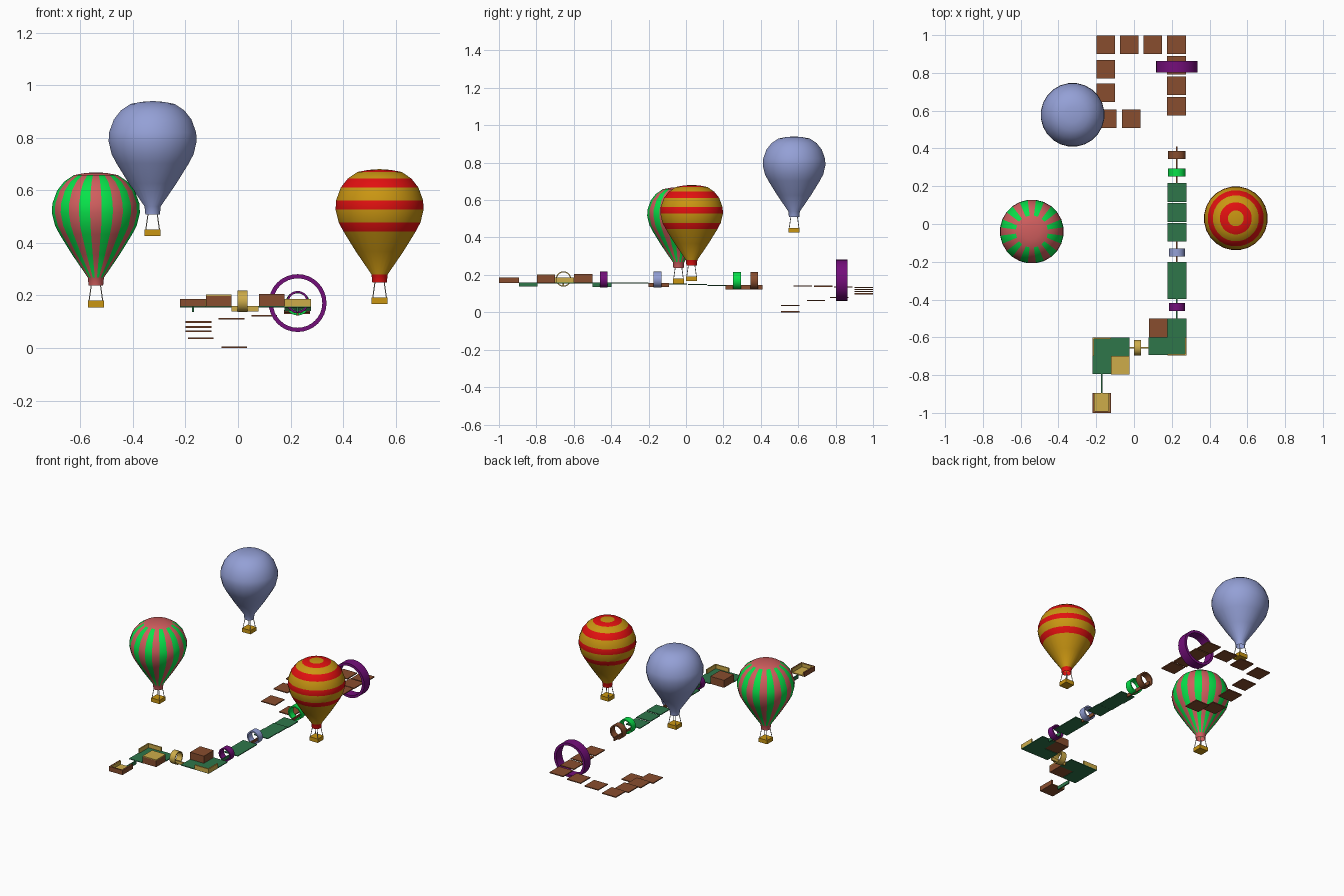
import bpy, bmesh, math
from mathutils import Vector

if "Cube" in bpy.data.objects:
    bpy.data.objects.remove(bpy.data.objects["Cube"])


def lin(c):
    c /= 255
    return c / 12.92 if c <= 0.04045 else ((c + 0.055) / 1.055) ** 2.4


def mat(name, r, g, b):
    m = bpy.data.materials.new(name)
    m.diffuse_color = (lin(r), lin(g), lin(b), 1)
    m.use_nodes = True
    m.node_tree.nodes["Principled BSDF"].inputs["Base Color"].default_value = m.diffuse_color
    return m


BROWN = mat("brown", 136, 77, 46)
GREEN = mat("dark green", 46, 118, 74)
GOLD = mat("gold", 206, 172, 74)
PURPLE = mat("purple", 116, 14, 122)
LIME = mat("bright green", 8, 226, 74)
PINK = mat("pink", 208, 94, 94)
BLUE = mat("slate blue", 148, 160, 214)
RED = mat("red", 226, 16, 16)
YELLOW = mat("yellow", 202, 150, 18)
GREY = mat("rope grey", 190, 185, 175)


def finish(bm, name, *mats):
    me = bpy.data.meshes.new(name)
    bmesh.ops.recalc_face_normals(bm, faces=bm.faces[:])
    bm.to_mesh(me)
    bm.free()
    for m in mats:
        me.materials.append(m)
    ob = bpy.data.objects.new(name, me)
    bpy.context.collection.objects.link(ob)
    return ob


def smooth(ob, deg):
    bpy.ops.object.select_all(action='DESELECT')
    bpy.context.view_layer.objects.active = ob
    ob.select_set(True)
    bpy.ops.object.shade_smooth_by_angle(angle=math.radians(deg))


def box(name, m, x0, x1, y0, y1, z0, z1):
    bm = bmesh.new()
    bmesh.ops.create_cube(bm, size=1)
    for v in bm.verts:
        v.co = Vector(((x0 + x1) / 2 + v.co.x * (x1 - x0),
                       (y0 + y1) / 2 + v.co.y * (y1 - y0),
                       (z0 + z1) / 2 + v.co.z * (z1 - z0)))
    return finish(bm, name, m)


def lathe(name, profile, n, mats, rule=None, start=0.0, closed=False):
    """Revolve (radius, height) points about z; rule(ring, side) picks the colour."""
    bm = bmesh.new()
    rings = []
    for r, h in profile:
        if r == 0:
            rings.append([bm.verts.new((0, 0, h))] * n)
        else:
            a = [start + 2 * math.pi * i / n for i in range(n)]
            rings.append([bm.verts.new((r * math.cos(t), r * math.sin(t), h)) for t in a])
    count = len(rings) if closed else len(rings) - 1
    for k in range(count):
        lo, hi = rings[k], rings[(k + 1) % len(rings)]
        for i in range(n):
            j = (i + 1) % n
            vs = list(dict.fromkeys((lo[i], lo[j], hi[j], hi[i])))
            f = bm.faces.new(vs)
            if rule:
                f.material_index = rule(k, i)
    return finish(bm, name, *mats)


def hoop(name, m, x, y, z, r, wall, depth, axis='y'):
    d = depth / 2
    ob = lathe(name, [(r, -d), (r, d), (r - wall, d), (r - wall, -d)], 32, [m], closed=True)
    ob.rotation_euler = (math.pi / 2, 0, 0) if axis == 'y' else (0, math.pi / 2, 0)
    ob.location = (x, y, z)
    smooth(ob, 35)


# Balloons: envelope, ropes and basket
ENVELOPE = [(.028, .083), (.031, .113), (.091, .20), (.139, .277), (.157, .311),
            (.169, .36), (.167, .395), (.149, .444), (.122, .478),
            (.085, .503), (.042, .511), (0, .514)]


def balloon(name, x, y, z, mats, rule):
    env = lathe(name + "_envelope", ENVELOPE, 24, mats, rule,
                start=-math.pi / 2 - math.pi / 24)
    env.location = (x, y, z)
    smooth(env, 40)
    box(name + "_basket", YELLOW, x - .03, x + .03, y - .03, y + .03, z, z + .025)
    bm = bmesh.new()
    for sx in (-1, 1):
        for sy in (-1, 1):
            a = Vector((sx * .026, sy * .026, .024))
            b = Vector((sx * .017, sy * .017, .088))
            rot = (b - a).to_track_quat('Z', 'Y').to_matrix().to_4x4()
            rot.translation = (a + b) / 2
            bmesh.ops.create_cone(bm, segments=6, radius1=.002, radius2=.002,
                                  depth=(b - a).length, matrix=rot)
    finish(bm, name + "_ropes", GREY).location = (x, y, z)


balloon("plain_balloon", -.325, .578, .426, [BLUE], None)
balloon("striped_balloon", -.541, -.04, .155, [PINK, LIME],
        lambda k, i: 0 if k in (0, 9, 10) else i % 2)
balloon("banded_balloon", .539, .03, .167, [YELLOW, RED],
        lambda k, i: int(k in (0, 3, 5, 7, 9)))

# Descending stepping tiles
TILES = [(.225, .624, .144), (.225, .733, .142), (.225, .84, .139), (.225, .95, .135),
         (.10, .95, .125), (-.025, .95, .115), (-.15, .95, .102), (-.15, .82, .083),
         (-.15, .695, .066), (-.142, .558, .04), (-.014, .558, .006)]
for i, (x, y, z) in enumerate(TILES):
    box(f"step_tile_{i}", BROWN, x - .049, x + .049, y - .049, y + .049, z - .006, z)

# Hoops over the track
hoop("large_hoop", PURPLE, .227, .833, .171, .11, .016, .06)
hoop("brown_hoop", BROWN, .227, .365, .170, .046, .008, .042)
hoop("green_hoop", LIME, .227, .272, .170, .046, .008, .042)
hoop("blue_hoop", BLUE, .227, -.152, .175, .042, .008, .042)
hoop("purple_hoop", PURPLE, .227, -.44, .175, .042, .008, .042)
hoop("gold_hoop", GOLD, .018, -.655, .178, .041, .006, .038, 'x')

# Green track plates
PLATES = [(.177, .277, .116, .216, .146), (.177, .277, .011, .111, .150),
          (.177, .277, -.092, .006, .153), (.177, .277, -.397, -.20, .158),
          (.177, .277, -.693, -.50, .160), (.078, .177, -.693, -.60, .160),
          (-.22, -.122, -.795, -.60, .160), (-.122, -.025, -.70, -.60, .160)]
for i, (x0, x1, y0, y1, z) in enumerate(PLATES):
    box(f"track_plate_{i}", GREEN, x0, x1, y0, y1, z - .005, z)

# Narrow balance beams between plates
box("brown_beam_far", BROWN, .223, .231, .21, .41, .123, .145)
box("brown_beam_near", BROWN, .223, .231, -.20, -.092, .136, .157)
box("green_beam_near", GREEN, .223, .231, -.50, -.397, .136, .158)
box("gold_beam", GOLD, -.025, .078, -.659, -.651, .139, .159)
box("start_beam", GREEN, -.176, -.168, -.894, -.795, .137, .159)

# Blocks standing at the platform corners
box("brown_block", BROWN, .079, .177, -.60, -.50, .158, .206)
box("gold_topped_block", BROWN, -.122, -.025, -.797, -.70, .157, .198)
box("block_gold_top", GOLD, -.122, -.025, -.797, -.70, .198, .203)

# Gold corner walls
box("right_corner_wall_front", GOLD, .177, .277, -.695, -.687, .158, .186)
box("right_corner_wall_side", GOLD, .269, .277, -.687, -.60, .158, .186)
box("left_corner_wall_back", GOLD, -.22, -.122, -.608, -.60, .158, .186)
box("left_corner_wall_side", GOLD, -.22, -.212, -.70, -.608, .158, .186)

# Starting box, open towards the track
box("start_floor_base", BROWN, -.22, -.123, -1.0, -.894, .157, .160)
box("start_floor", GOLD, -.212, -.131, -.992, -.894, .160, .164)
box("start_wall_front", BROWN, -.22, -.123, -1.0, -.992, .160, .187)
for side, x0, x1, l0, l1 in (("left", -.22, -.212, -.212, -.209),
                             ("right", -.131, -.123, -.134, -.131)):
    box(f"start_wall_{side}", BROWN, x0, x1, -.992, -.894, .160, .187)
    box(f"start_lining_{side}", GOLD, l0, l1, -.992, -.894, .164, .186)
box("start_lining_front", GOLD, -.209, -.134, -.992, -.989, .164, .186)
